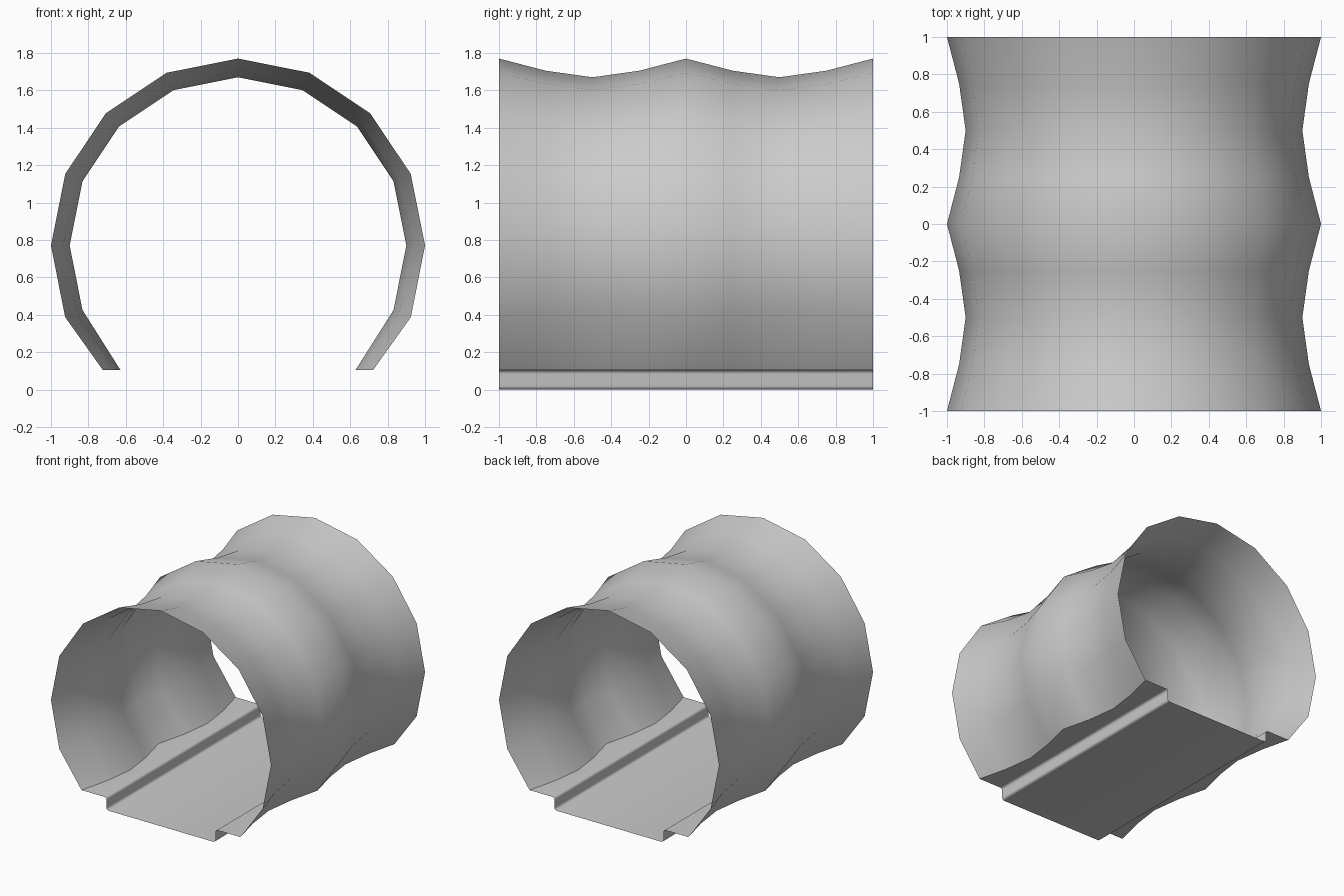
import bpy
from math import sin, cos, radians

if "Cube" in bpy.data.objects:
    bpy.data.objects.remove(bpy.data.objects["Cube"])

CENTRE_Z, LEDGE_Z = 0.77, 0.104
# Corrugation: radius of the shell at each ring along the length
RINGS = [(-1, 1), (-0.75, 0.935), (-0.5, 0.9), (-0.25, 0.935), (0, 1),
         (0.25, 0.935), (0.5, 0.9), (0.75, 0.935), (1, 1)]


def foot_x(r):
    return 0.628 + (r - 0.9) * 0.94


def arch(r):
    """Open 16-sided ring, cut off at ledge height."""
    pts = [(r * cos(radians(22.5 * k)), CENTRE_Z + r * sin(radians(22.5 * k)))
           for k in range(-1, 10)]
    return [(foot_x(r), LEDGE_Z)] + pts + [(-foot_x(r), LEDGE_Z)]


def trough(r):
    """Ledge, rounded step and sunken floor."""
    b, wall = 0.02, 0.495
    right = []
    for a in (0, 30, 60, 90):      # bottom corner of the step
        a = radians(a)
        right.append((wall - b + b * sin(a), b - b * cos(a)))
    for a in (0, 30, 60, 90):      # top corner of the step
        a = radians(a)
        right.append((wall + b - b * cos(a), LEDGE_Z - b + b * sin(a)))
    right.append((foot_x(r), LEDGE_Z))
    return [(-x, z) for x, z in reversed(right)] + right


def loft(name, profile):
    rows = [[(x, y, z) for x, z in profile(r)] for y, r in RINGS]
    n = len(rows[0])
    verts = [v for row in rows for v in row]
    faces = [(i * n + j, (i + 1) * n + j, (i + 1) * n + j + 1, i * n + j + 1)
             for i in range(len(rows) - 1) for j in range(n - 1)]
    mesh = bpy.data.meshes.new(name)
    mesh.from_pydata(verts, [], faces)
    ob = bpy.data.objects.new(name, mesh)
    bpy.context.collection.objects.link(ob)
    bpy.ops.object.select_all(action='DESELECT')
    ob.select_set(True)
    bpy.context.view_layer.objects.active = ob
    bpy.ops.object.shade_smooth_by_angle(angle=radians(50))
    return ob


# Ribbed tunnel shell, then the recessed walkway
loft("tunnel_shell", arch)
loft("tunnel_floor", trough)
